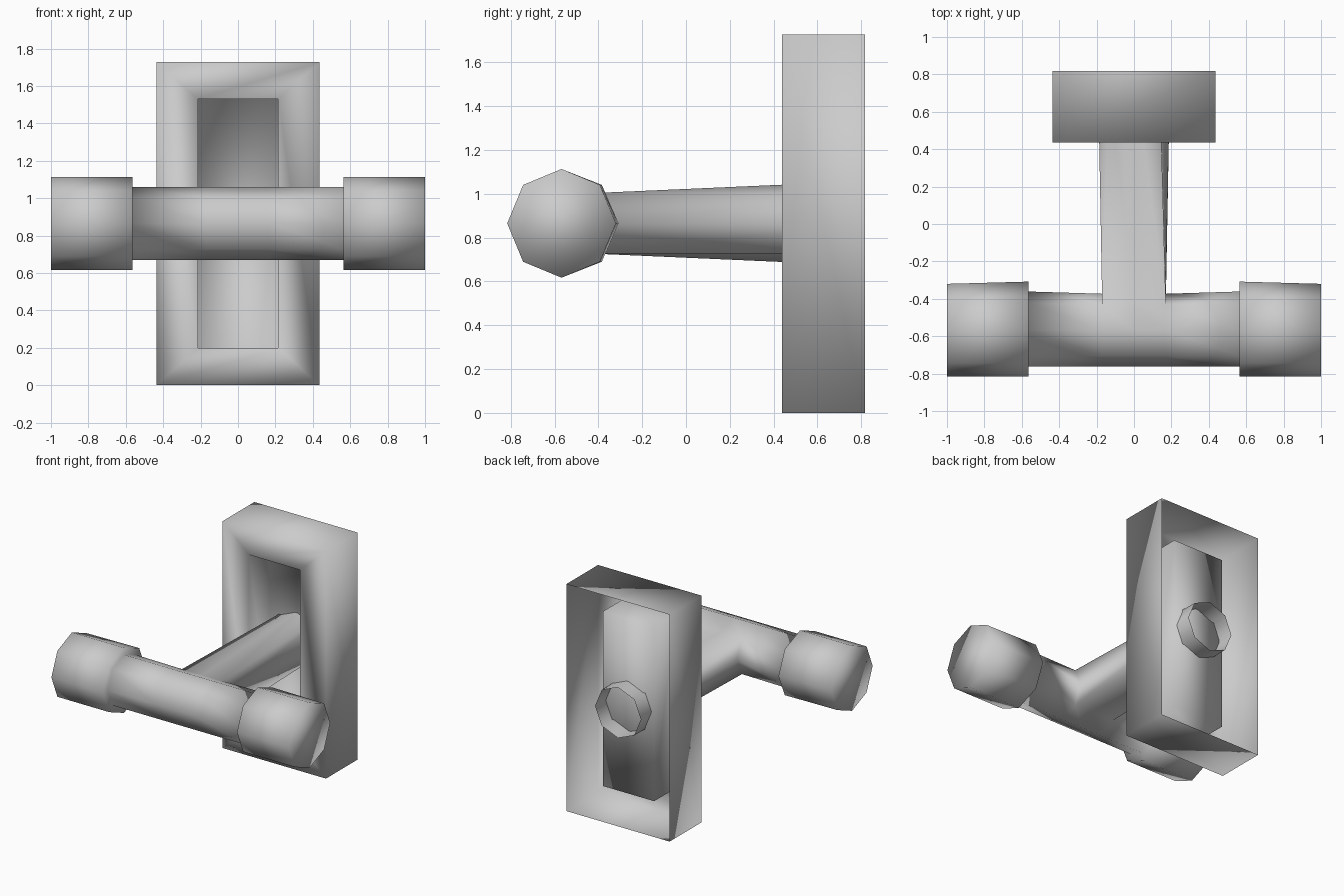
import bpy, bmesh, math

if "Cube" in bpy.data.objects:
    bpy.data.objects.remove(bpy.data.objects["Cube"])

ZC, YC, SIDES = 0.865, -0.568, 8


def finish(bm, name, closed_hint):
    """Turn the bmesh into a smooth-shaded object, facing outwards."""
    bmesh.ops.recalc_face_normals(bm, faces=bm.faces)
    bm.normal_update()
    face, outward = closed_hint
    if face.normal.dot(outward) < 0:
        bmesh.ops.reverse_faces(bm, faces=bm.faces)
    for f in bm.faces:
        f.smooth = True
    mesh = bpy.data.meshes.new(name)
    bm.to_mesh(mesh)
    bm.free()
    obj = bpy.data.objects.new(name, mesh)
    bpy.context.collection.objects.link(obj)
    return obj


def bridge(bm, a, b, skip=()):
    n = len(a)
    return [bm.faces.new((a[i], a[(i + 1) % n], b[(i + 1) % n], b[i]))
            for i in range(n) if i not in skip]


# Mounting plate: open-backed shell with a rectangular recess in front
from mathutils import Vector
bm = bmesh.new()


def rect(hw, z0, z1, y):
    return [bm.verts.new((x, y, z)) for x, z in
            ((-hw, z0), (hw, z0), (hw, z1), (-hw, z1))]


loops = [rect(0.435, 0, 1.727, 0.818), rect(0.435, 0, 1.727, 0.437),
         rect(0.215, 0.2, 1.53, 0.437), rect(0.215, 0.2, 1.53, 0.69)]
for a, b in zip(loops, loops[1:]):
    bridge(bm, a, b)
floor = bm.faces.new(loops[-1])
finish(bm, "mounting_plate", (floor, Vector((0, -1, 0))))

# Crossbar with thick end grips: octagonal rings along x
bm = bmesh.new()


def ring(x, r, back):
    verts = []
    for i in range(SIDES):
        a = 2 * math.pi * i / SIDES
        y = YC + r * math.cos(a) + back * max(0, math.cos(a))
        verts.append(bm.verts.new((x, y, ZC + r * math.sin(a))))
    return verts


half = [(1, 0.248, 0), (0.563, 0.248, 0.012), (0.563, 0.195, 0.012),
        (0.17, 0.195, 0)]
spec = [(-x, r, b) for x, r, b in half] + [(0, 0.195, 0)] + half[::-1]
rings = [ring(*s) for s in spec]
for k, (a, b) in enumerate(zip(rings, rings[1:])):
    # leave an opening at the back of the middle where the stem joins
    bridge(bm, a, b, skip=(0, SIDES - 1) if k in (3, 4) else ())
bm.faces.new(rings[0])
end = bm.faces.new(rings[-1])

# Stem: grows from the opening into an octagonal open tube end
left, mid, right = rings[3], rings[4], rings[5]
opening = [right[0], right[1], mid[1], left[1],
           left[0], left[7], mid[7], right[7]]
tip = [bm.verts.new((0.193 * math.cos(i * math.pi / 4), 0.818,
                     ZC + 0.193 * math.sin(i * math.pi / 4)))
       for i in range(SIDES)]
bridge(bm, opening, tip)
finish(bm, "crossbar_and_stem", (end, Vector((1, 0, 0))))
